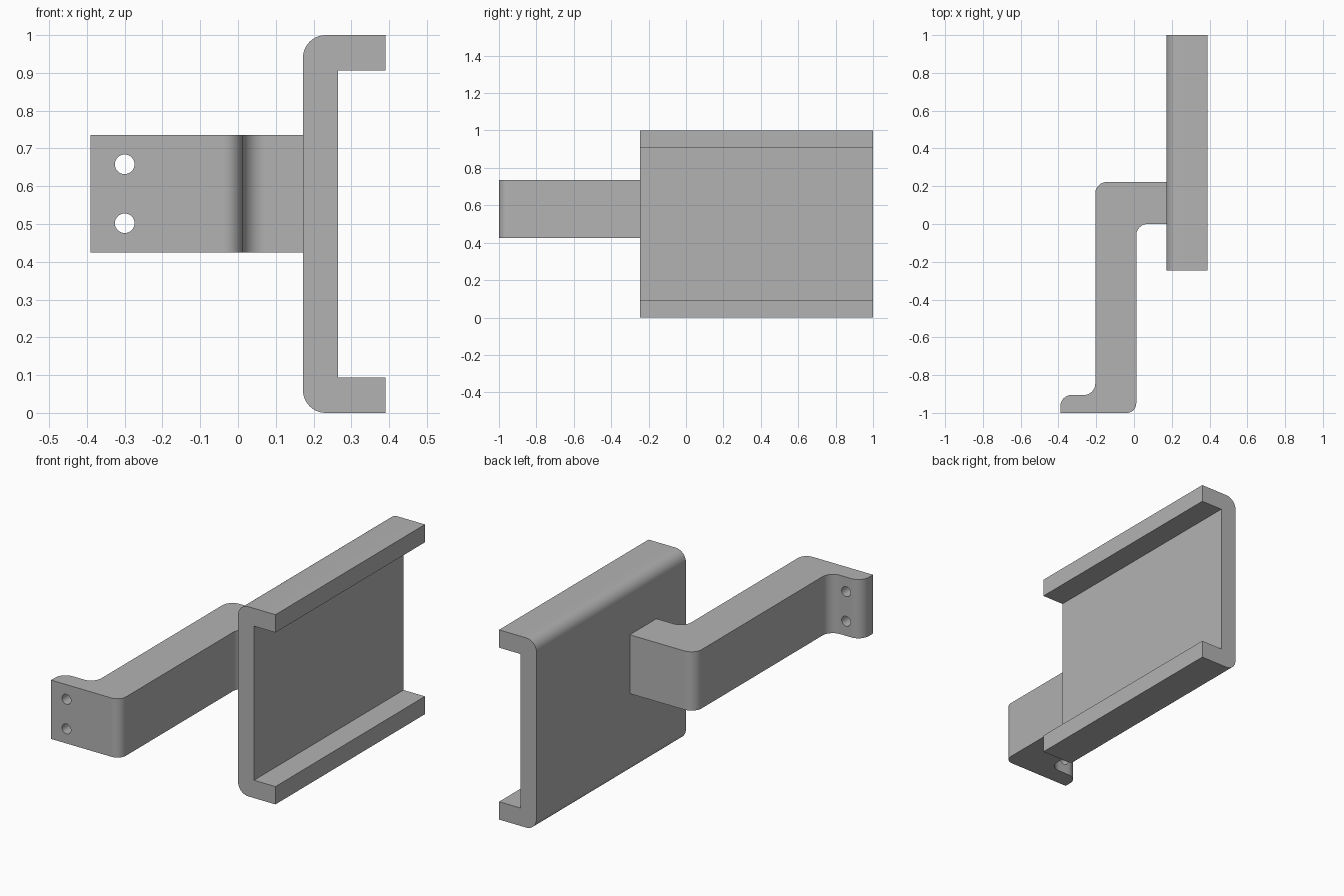
import bpy, bmesh, math
from mathutils import Vector

cube = bpy.data.objects.get("Cube")
if cube:
    bpy.data.objects.remove(cube, do_unlink=True)

grey = bpy.data.materials.new("plain grey")
colour = (0.45, 0.45, 0.45, 1)
grey.diffuse_color = colour
grey.use_nodes = True
grey.node_tree.nodes["Principled BSDF"].inputs["Base Color"].default_value = colour


def rounded(corners, steps=10):
    """Outline from (x, y, radius) corners, with right-angled corners turned into arcs."""
    points = []
    for i, (x, y, r) in enumerate(corners):
        corner = Vector((x, y))
        if not r:
            points.append(corner)
            continue
        before = (Vector(corners[i - 1][:2]) - corner).normalized() * r
        after = (Vector(corners[(i + 1) % len(corners)][:2]) - corner).normalized() * r
        for k in range(steps + 1):
            a = math.pi / 2 * k / steps
            points.append(corner + before * (1 - math.sin(a)) + after * (1 - math.cos(a)))
    return points


def extrude(name, outline, place, low, high):
    """Solid made by sweeping an outline between two levels."""
    bm = bmesh.new()
    base = bm.faces.new([bm.verts.new(place(p.x, p.y, low)) for p in outline])
    swept = bmesh.ops.extrude_face_region(bm, geom=[base])
    top = [v for v in swept["geom"] if isinstance(v, bmesh.types.BMVert)]
    shift = Vector(place(0, 0, high)) - Vector(place(0, 0, low))
    bmesh.ops.translate(bm, verts=top, vec=shift)
    bmesh.ops.recalc_face_normals(bm, faces=bm.faces)
    mesh = bpy.data.meshes.new(name)
    bm.to_mesh(mesh)
    bm.free()
    obj = bpy.data.objects.new(name, mesh)
    bpy.context.collection.objects.link(obj)
    mesh.materials.append(grey)
    return obj


def smooth(obj):
    bpy.ops.object.select_all(action="DESELECT")
    obj.select_set(True)
    bpy.context.view_layer.objects.active = obj
    bpy.ops.object.shade_smooth_by_angle(angle=math.radians(30))


# C-shaped channel, open towards the left
back, wall, lip, flange = 0.172, 0.265, 0.39, 0.094
channel = extrude("channel", rounded([
    (back, 0, 0.06), (lip, 0, 0), (lip, flange, 0), (wall, flange, 0),
    (wall, 1 - flange, 0), (lip, 1 - flange, 0), (lip, 1, 0), (back, 1, 0.06),
]), lambda u, v, d: (u, d, v), -0.245, 1)

# Cranked arm with a thin mounting foot at the front
arm = extrude("arm", rounded([
    (-0.39, -1, 0), (0.012, -1, 0.05), (0.012, 0, 0.06), (back, 0, 0),
    (back, 0.222, 0), (-0.205, 0.222, 0.06), (-0.205, -0.905, 0.06), (-0.39, -0.905, 0.06),
]), lambda u, v, d: (u, v, d), 0.425, 0.735)

# Screw holes through the foot
for i, z in enumerate((0.502, 0.658)):
    bpy.ops.mesh.primitive_cylinder_add(vertices=32, radius=0.026, depth=0.3,
                                        location=(-0.3, -0.95, z),
                                        rotation=(math.pi / 2, 0, 0))
    cutter = bpy.context.object
    cutter.name = f"screw_hole_cutter_{i + 1}"
    cutter.data.materials.append(grey)
    cutter.hide_render = True
    cutter.hide_set(True)
    cut = arm.modifiers.new(f"screw_hole_{i + 1}", "BOOLEAN")
    cut.operation = "DIFFERENCE"
    cut.solver = "EXACT"
    cut.object = cutter

for part in (channel, arm):
    smooth(part)
